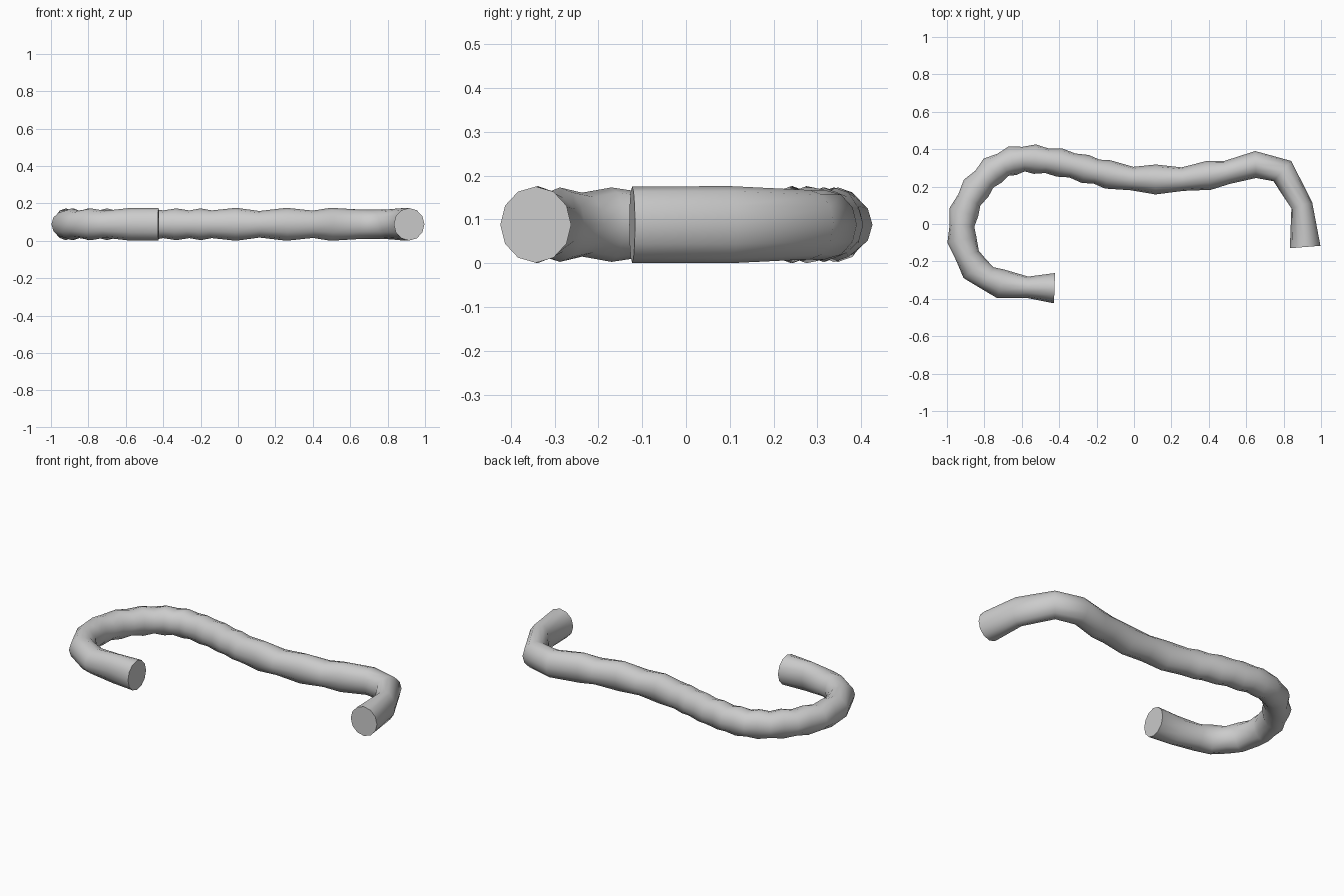
import bpy, bmesh, math
from mathutils import Vector

SIDES = 12
MID_Z = 0.088

# Path seen from above: x, y, sideways radius (the rings pulse wide and narrow)
rings = [
    (0.915, -0.123, 0.082), (0.897, 0.10, 0.058), (0.793, 0.283, 0.072),
    (0.65, 0.318, 0.072), (0.495, 0.275, 0.063), (0.40, 0.26, 0.078),
    (0.26, 0.24, 0.063), (0.115, 0.238, 0.080), (-0.01, 0.243, 0.063),
    (-0.14, 0.265, 0.077), (-0.20, 0.280, 0.066), (-0.26, 0.294, 0.077),
    (-0.33, 0.313, 0.066), (-0.40, 0.329, 0.077), (-0.465, 0.338, 0.066),
    (-0.53, 0.347, 0.079), (-0.59, 0.347, 0.066), (-0.65, 0.338, 0.079),
    (-0.70, 0.317, 0.066), (-0.755, 0.286, 0.080), (-0.80, 0.24, 0.066),
    (-0.845, 0.19, 0.080), (-0.88, 0.13, 0.066), (-0.91, 0.062, 0.080),
    (-0.92, -0.01, 0.066), (-0.92, -0.085, 0.079), (-0.89, -0.17, 0.066),
    (-0.853, -0.237, 0.078), (-0.785, -0.288, 0.066), (-0.713, -0.32, 0.079),
    (-0.57, -0.338, 0.057), (-0.425, -0.343, 0.081),
]


def build_tube(name):
    bm = bmesh.new()
    loops = []
    last = len(rings) - 1
    for i, (x, y, r) in enumerate(rings):
        a, b = rings[max(i - 1, 0)], rings[min(i + 1, last)]
        along = Vector((b[0] - a[0], b[1] - a[1], 0)).normalized()
        side = Vector((along.y, -along.x, 0))
        # narrow rings are tall, wide rings are flat; the two ends are round
        tall = 0.087 if i in (0, last) else min(0.088, 0.151 - r)
        loop = []
        for k in range(SIDES):
            t = 2 * math.pi * k / SIDES
            p = Vector((x, y, MID_Z)) + side * (r * math.cos(t))
            p.z += tall * math.sin(t)
            loop.append(bm.verts.new(p))
        loops.append(loop)
    # walls
    for l0, l1 in zip(loops, loops[1:]):
        for k in range(SIDES):
            n = (k + 1) % SIDES
            bm.faces.new((l0[k], l0[n], l1[n], l1[k]))
    # flat end caps
    bm.faces.new(loops[0])
    bm.faces.new(loops[-1])
    bmesh.ops.recalc_face_normals(bm, faces=bm.faces)
    mesh = bpy.data.meshes.new(name)
    bm.to_mesh(mesh)
    bm.free()
    obj = bpy.data.objects.new(name, mesh)
    bpy.context.collection.objects.link(obj)
    return obj


tube = build_tube("bent_tube")
bpy.context.view_layer.objects.active = tube
tube.select_set(True)
bpy.ops.object.shade_smooth_by_angle(angle=math.radians(50))
